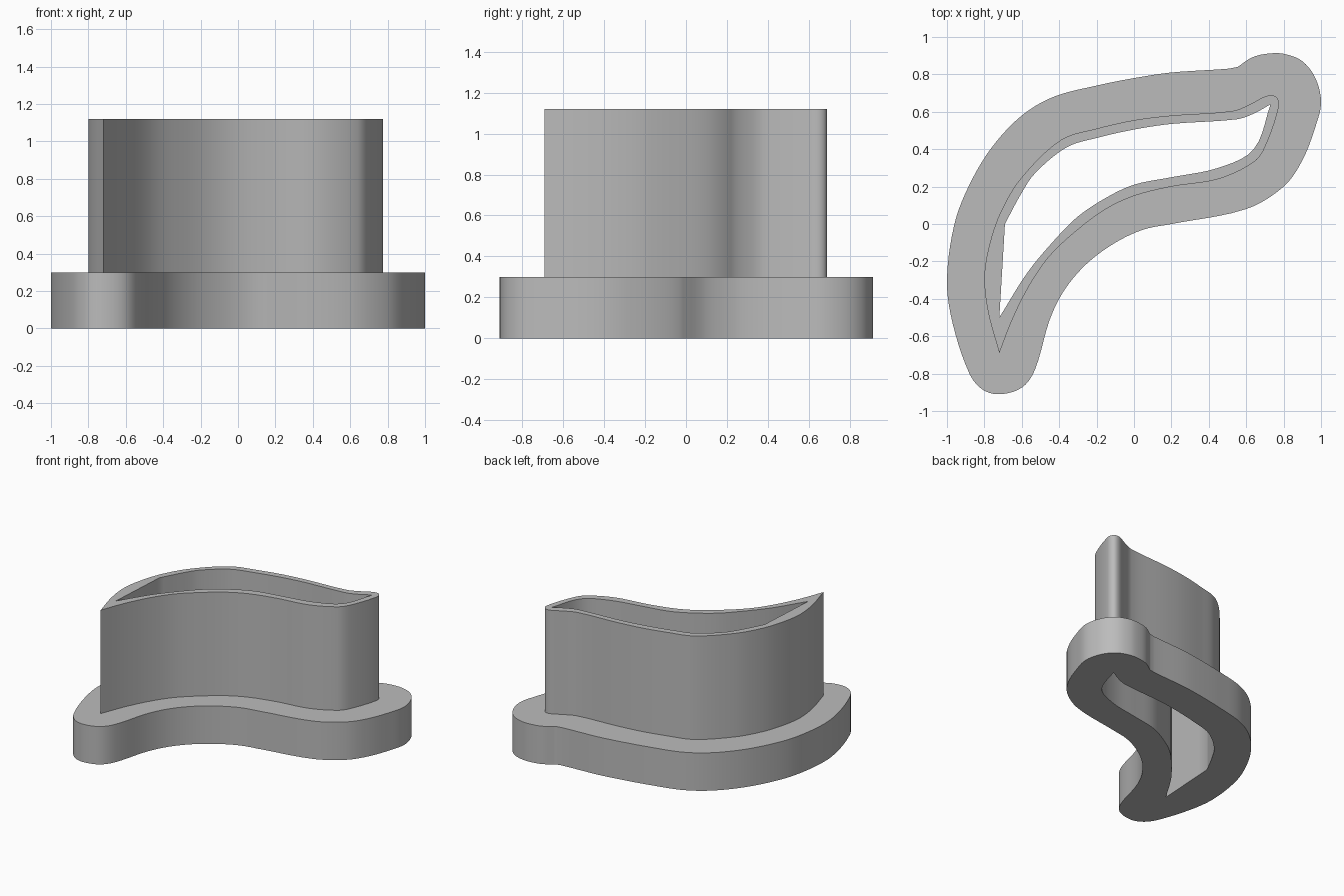
import bpy
import bmesh
from math import radians
from mathutils import Vector
from mathutils.geometry import interpolate_bezier

default_cube = bpy.data.objects.get("Cube")
if default_cube:
    bpy.data.objects.remove(default_cube, do_unlink=True)

FLANGE_HEIGHT = 0.3
TOTAL_HEIGHT = 1.12


def smooth_run(points, steps=5):
    """Open smooth curve through the points, without its last point."""
    pts = [Vector((x, y, 0)) for x, y in points]
    last = len(pts) - 1
    tangents = [(pts[min(i + 1, last)] - pts[max(i - 1, 0)]).normalized()
                for i in range(len(pts))]
    path = []
    for i in range(last):
        a, b = pts[i], pts[i + 1]
        reach = (b - a).length / 3
        path += interpolate_bezier(a, a + tangents[i] * reach,
                                   b - tangents[i + 1] * reach, b, steps + 1)[:-1]
    return path


def outline(*runs):
    """Closed outline made of smooth runs that meet at sharp corners."""
    return [point for run in runs for point in smooth_run(run)]


def ring(name, outer, inner, bottom, top, material):
    """Upright ring between two closed outlines."""
    bm = bmesh.new()
    edges = []
    for loop in (outer, inner):
        verts = [bm.verts.new((p.x, p.y, bottom)) for p in loop]
        edges += [bm.edges.new((verts[i - 1], verts[i])) for i in range(len(verts))]
    bmesh.ops.triangle_fill(bm, edges=edges, use_beauty=True)
    result = bmesh.ops.extrude_face_region(bm, geom=bm.faces[:], use_keep_orig=True)
    raised = [item for item in result["geom"] if isinstance(item, bmesh.types.BMVert)]
    bmesh.ops.translate(bm, verts=raised, vec=(0, 0, top - bottom))
    bmesh.ops.recalc_face_normals(bm, faces=bm.faces[:])

    mesh = bpy.data.meshes.new(name)
    bm.to_mesh(mesh)
    bm.free()
    mesh.materials.append(material)
    obj = bpy.data.objects.new(name, mesh)
    bpy.context.collection.objects.link(obj)
    bpy.ops.object.select_all(action="DESELECT")
    obj.select_set(True)
    bpy.context.view_layer.objects.active = obj
    bpy.ops.object.shade_smooth_by_angle(angle=radians(30))
    return obj


grey = bpy.data.materials.new("plain grey")
grey.use_nodes = True
colour = (0.5, 0.5, 0.5, 1)
grey.diffuse_color = colour
grey.node_tree.nodes["Principled BSDF"].inputs["Base Color"].default_value = colour

# Outside of the wall: a curved leaf with one pointed end
wall_outline = outline([
    (-0.72, -0.69), (-0.78, -0.47), (-0.8, -0.28), (-0.77, -0.1), (-0.71, 0.07),
    (-0.6, 0.25), (-0.39, 0.45), (-0.2, 0.51), (0, 0.555), (0.2, 0.58),
    (0.53, 0.605), (0.63, 0.645), (0.71, 0.685), (0.76, 0.68), (0.775, 0.63),
    (0.7, 0.41), (0.64, 0.33), (0.45, 0.24), (0.2, 0.2), (0, 0.15),
    (-0.15, 0.08), (-0.3, -0.03), (-0.45, -0.17), (-0.56, -0.33), (-0.65, -0.51),
    (-0.72, -0.69)])

# Hole: both ends pointed, with one straight side
hole_outline = outline(
    [(-0.72, -0.5), (-0.69, 0)],
    [(-0.69, 0), (-0.61, 0.15), (-0.53, 0.27), (-0.36, 0.41), (-0.2, 0.46),
     (0, 0.505), (0.2, 0.535), (0.55, 0.56), (0.64, 0.59), (0.73, 0.64)],
    [(0.73, 0.64), (0.64, 0.4), (0.45, 0.3), (0.2, 0.25), (0, 0.21),
     (-0.15, 0.14), (-0.3, 0.04), (-0.42, -0.08), (-0.57, -0.26), (-0.72, -0.5)])

# Rim of the flange: a broad rounded margin with a crease near one end
flange_outline = outline([
    (0.555, 0.84), (0.63, 0.89), (0.71, 0.91), (0.8, 0.91), (0.9, 0.87),
    (0.97, 0.78), (1, 0.65), (0.97, 0.52), (0.9, 0.34), (0.8, 0.2),
    (0.6, 0.08), (0.2, 0), (0.05, -0.03), (-0.1, -0.1), (-0.25, -0.21),
    (-0.37, -0.35), (-0.45, -0.51), (-0.53, -0.78), (-0.6, -0.875), (-0.72, -0.91),
    (-0.81, -0.885), (-0.88, -0.8), (-0.97, -0.53), (-1, -0.3), (-0.96, 0),
    (-0.88, 0.21), (-0.76, 0.41), (-0.6, 0.58), (-0.43, 0.68), (-0.2, 0.74),
    (0, 0.78), (0.2, 0.81), (0.5, 0.83), (0.555, 0.84)])

ring("flange", flange_outline, hole_outline, 0, FLANGE_HEIGHT, grey)
ring("wall", wall_outline, hole_outline, FLANGE_HEIGHT, TOTAL_HEIGHT, grey)
